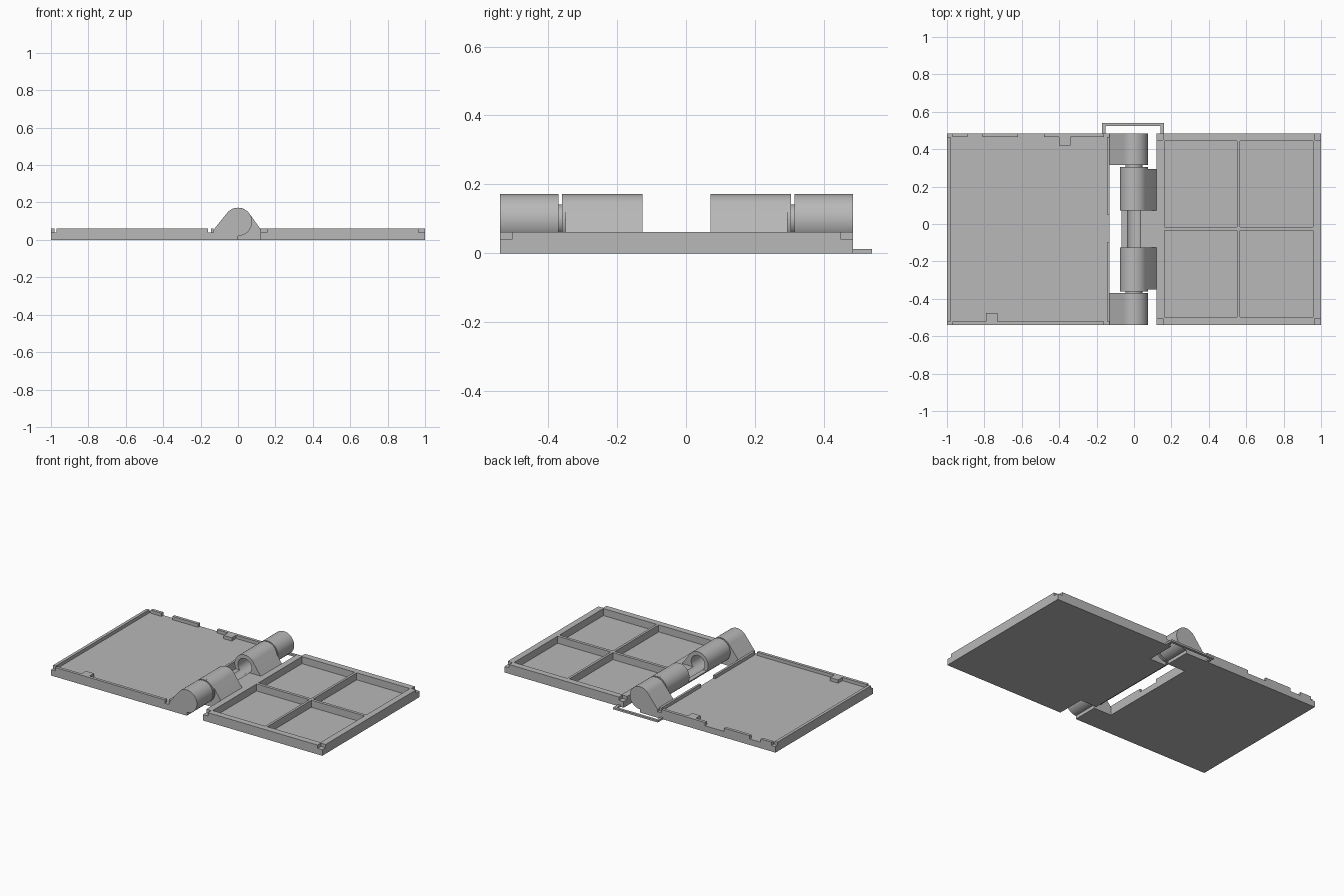
import bpy, bmesh, math

cube = bpy.data.objects.get("Cube")
if cube:
    bpy.data.objects.remove(cube, do_unlink=True)

grey = bpy.data.materials.new("matte grey")
grey.use_nodes = True
grey.diffuse_color = (0.48, 0.48, 0.48, 1)
grey.node_tree.nodes["Principled BSDF"].inputs["Base Color"].default_value = (0.48, 0.48, 0.48, 1)


def finish(name, bm):
    bmesh.ops.recalc_face_normals(bm, faces=bm.faces)
    mesh = bpy.data.meshes.new(name)
    bm.to_mesh(mesh)
    bm.free()
    mesh.materials.append(grey)
    ob = bpy.data.objects.new(name, mesh)
    bpy.context.collection.objects.link(ob)
    return ob


def boxes(name, spans):
    """One object from boxes given as (x0, x1, y0, y1, z0, z1)."""
    bm = bmesh.new()
    for x0, x1, y0, y1, z0, z1 in spans:
        verts = bmesh.ops.create_cube(bm, size=1)["verts"]
        for v in verts:
            v.co = (x1 if v.co.x > 0 else x0, y1 if v.co.y > 0 else y0, z1 if v.co.z > 0 else z0)
    return finish(name, bm)


def prism(name, profile, y0, y1):
    """Extrude an (x, z) profile along y."""
    bm = bmesh.new()
    face = bm.faces.new([bm.verts.new((x, y0, z)) for x, z in profile])
    new = bmesh.ops.extrude_face_region(bm, geom=[face])["geom"]
    for v in new:
        if isinstance(v, bmesh.types.BMVert):
            v.co.y = y1
    return finish(name, bm)


def smooth(ob):
    bpy.ops.object.select_all(action="DESELECT")
    ob.select_set(True)
    bpy.context.view_layer.objects.active = ob
    bpy.ops.object.shade_smooth_by_angle(angle=math.radians(30))


AXIS, R, BORE, PIN = 0.097, 0.075, 0.05, 0.045
FRONT, BACK, TOP, STEP, RIM = -0.54, 0.485, 0.062, 0.04, 0.035


def arc(radius, a0, a1, n=32):
    angles = [math.radians(a0 + (a1 - a0) * i / n) for i in range(n + 1)]
    return [(radius * math.cos(a), AXIS + radius * math.sin(a)) for a in angles]


def circle(radius):
    return arc(radius, 0, 360, 48)[:-1]


def leaf(side, reach):
    """Hinge knuckle: round barrel with a sloped foot towards one tray."""
    pts = [(0, 0), (-reach, 0), (-reach, 0.055)] + arc(R, 141, -90, 40)
    return [(-side * x, z) for x, z in pts]


# Lid tray: solid base with low rim walls and clips
boxes("lid_base", [(-1, -0.13, FRONT, BACK, 0, STEP)])
boxes("lid_side_rims", [
    (-1, -0.98, FRONT + 0.02, BACK - 0.02, STEP, TOP),
    (-0.145, -0.13, FRONT + 0.02, -0.1, STEP, TOP),
    (-0.145, -0.13, 0.05, BACK - 0.02, STEP, TOP)])
boxes("lid_front_rim", [(-0.97, -0.16, FRONT, FRONT + 0.02, STEP, TOP)])
boxes("lid_back_tabs", [(x0, x1, BACK - 0.02, BACK, STEP, TOP)
                        for x0, x1 in ((-0.97, -0.89), (-0.81, -0.62), (-0.48, -0.16))])
boxes("lid_clips", [(-0.79, -0.73, FRONT + 0.02, FRONT + 0.065, STEP, TOP),
                    (-0.4, -0.34, BACK - 0.065, BACK - 0.02, STEP, TOP)])

# Storage tray: thin floor, stepped corners, four compartments
X0, X1 = 0.12, 1.0
boxes("tray_floor", [(X0, X1, FRONT, BACK, 0, 0.015)])
boxes("tray_corners", [(x, x + RIM, y, y + RIM, 0, STEP)
                       for x in (X0, X1 - RIM) for y in (FRONT, BACK - RIM)])
boxes("tray_side_walls", [(x, x + 0.042, FRONT + RIM, BACK - RIM, 0, TOP)
                          for x in (X0, X1 - 0.042)])
boxes("tray_end_walls", [(X0 + RIM, X1 - RIM, y, y + 0.042, 0, TOP)
                         for y in (FRONT, BACK - 0.042)])
boxes("tray_dividers", [(0.55, 0.566, FRONT + 0.04, BACK - 0.04, 0, TOP),
                        (0.16, 0.96, -0.035, -0.015, 0, TOP)])

# Lid knuckles with pins, mirrored about the hinge centre
MID = (FRONT + BACK) / 2
cutter = prism("bore_cutter", circle(BORE), FRONT, BACK)
cutter.hide_render = True
for label, s in (("front", -1), ("back", 1)):
    def span(a, b):
        return sorted((MID + s * a, MID + s * b))

    smooth(prism(label + "_lid_knuckle", leaf(-1, 0.13), *span(0.342, 0.5125)))
    smooth(prism(label + "_pin", circle(PIN), *span(0.24, 0.345)))
    # Tray knuckles with a bore for the pin
    parts = [prism(label + "_tray_knuckle", leaf(1, 0.122), *span(0.0985, 0.322)),
             prism(label + "_tray_collar", circle(R), *span(0.322, 0.333))]
    for ob in parts:
        cut = ob.modifiers.new("bore", "BOOLEAN")
        cut.operation = "DIFFERENCE"
        cut.solver = "EXACT"
        cut.object = cutter
        bpy.context.view_layer.objects.active = ob
        bpy.ops.object.modifier_apply(modifier=cut.name)
        smooth(ob)
bpy.data.objects.remove(cutter, do_unlink=True)

# Open cradle between the tray knuckles
low = math.degrees(math.asin((AXIS - TOP) / R))
inner = math.degrees(math.asin((AXIS - TOP) / BORE))
cradle = arc(R, low - 180, -90, 12) + [(0, 0), (X0, 0), (X0, TOP)] + arc(BORE, -inner, inner - 180, 20)
smooth(prism("hinge_cradle", cradle, MID - 0.0985, MID + 0.0985))

# Flat hanging loop at the back
boxes("hanging_loop", [(-0.17, -0.152, BACK - 0.01, 0.54, 0, 0.012),
                       (0.142, 0.16, BACK - 0.01, 0.54, 0, 0.012),
                       (-0.152, 0.142, 0.523, 0.54, 0, 0.012)])
